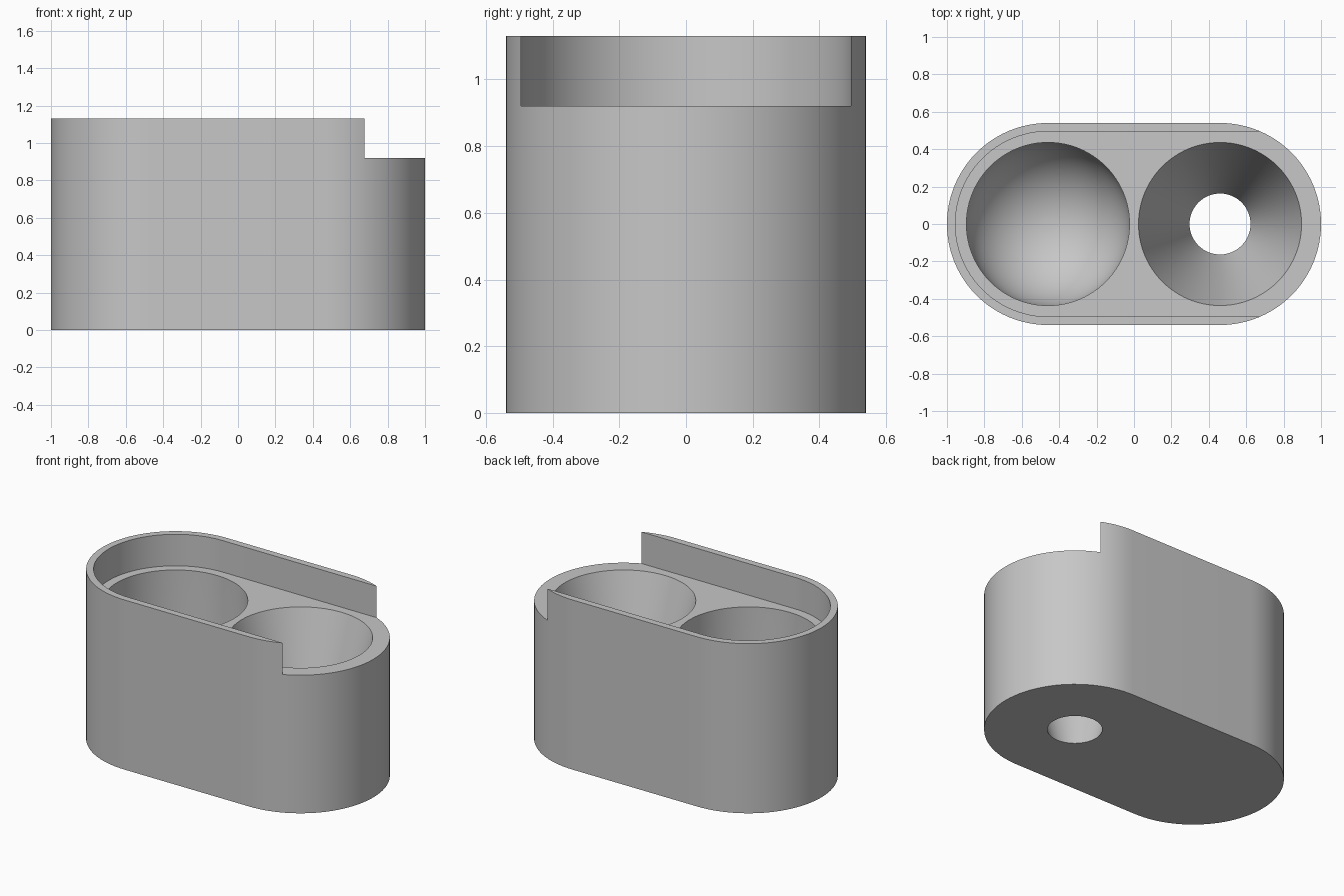
import bpy
import math

cube = bpy.data.objects.get("Cube")
if cube:
    bpy.data.objects.remove(cube, do_unlink=True)

SEG = 96          # sides of a full circle
CX = 0.46         # distance of the end centres from the middle
OUTER = 0.54      # outer end radius
SLOT = 0.495      # half width of the recess
WELL = 0.436      # radius of both wells at the rim
HOLE = 0.163      # drain radius
LEDGE, TOP = 0.92, 1.13

grey = bpy.data.materials.new("Light grey")
grey.use_nodes = True
colour = (0.57, 0.57, 0.57, 1)
grey.diffuse_color = colour
grey.node_tree.nodes["Principled BSDF"].inputs["Base Color"].default_value = colour


def make(name, verts, faces):
    mesh = bpy.data.meshes.new(name)
    mesh.from_pydata(verts, [], faces)
    mesh.materials.append(grey)
    obj = bpy.data.objects.new(name, mesh)
    bpy.context.collection.objects.link(obj)
    return obj


def arc(cx, r, start):
    half = SEG // 2
    return [(cx + r * math.cos(start + math.pi * i / half),
             r * math.sin(start + math.pi * i / half)) for i in range(half + 1)]


def prism(name, outline, z0, z1):
    n = len(outline)
    verts = [(x, y, z) for z in (z0, z1) for x, y in outline]
    sides = [(i, (i + 1) % n, n + (i + 1) % n, n + i) for i in range(n)]
    return make(name, verts, sides + [tuple(reversed(range(n))), tuple(range(n, 2 * n))])


def lathe(name, cx, profile):
    """Closed solid from (radius, z) rings listed bottom to top."""
    verts = [(cx + r * math.cos(math.tau * i / SEG), r * math.sin(math.tau * i / SEG), z)
             for r, z in profile for i in range(SEG)]
    faces = [(k * SEG + i, k * SEG + (i + 1) % SEG,
              (k + 1) * SEG + (i + 1) % SEG, (k + 1) * SEG + i)
             for k in range(len(profile) - 1) for i in range(SEG)]
    last = (len(profile) - 1) * SEG
    faces += [tuple(reversed(range(SEG))), tuple(range(last, last + SEG))]
    return make(name, verts, faces)


# Rounded block
body = prism("holder_body",
             arc(CX, OUTER, -math.pi / 2) + arc(-CX, OUTER, math.pi / 2), 0, TOP)

# Recess with a round left end, running out through the right end
recess = prism("recess_cutter",
               arc(-CX, SLOT, math.pi / 2) + [(1.3, -SLOT), (1.3, SLOT)], LEDGE, TOP + 0.2)

# Round-bottomed well
centre_z = 0.5
steps = 24
bowl = [(WELL * math.sin(math.pi / 2 * k / steps),
         centre_z - WELL * math.cos(math.pi / 2 * k / steps)) for k in range(1, steps + 1)]
round_well = lathe("round_well_cutter", -CX, bowl + [(WELL, LEDGE + 0.05)])

# Funnel well, open at the bottom
slope = (WELL - HOLE) / LEDGE
extra = 0.05
funnel = lathe("funnel_cutter", CX, [(HOLE - slope * extra, -extra),
                                     (WELL + slope * extra, LEDGE + extra)])

# Cut the recess and wells out of the block
bpy.ops.object.select_all(action='DESELECT')
bpy.context.view_layer.objects.active = body
body.select_set(True)
for cutter in (recess, round_well, funnel):
    mod = body.modifiers.new(cutter.name, 'BOOLEAN')
    mod.operation = 'DIFFERENCE'
    mod.solver = 'EXACT'
    mod.object = cutter
    bpy.ops.object.modifier_apply(modifier=mod.name)
    bpy.data.objects.remove(cutter, do_unlink=True)

bpy.ops.object.shade_smooth_by_angle(angle=math.radians(30))
